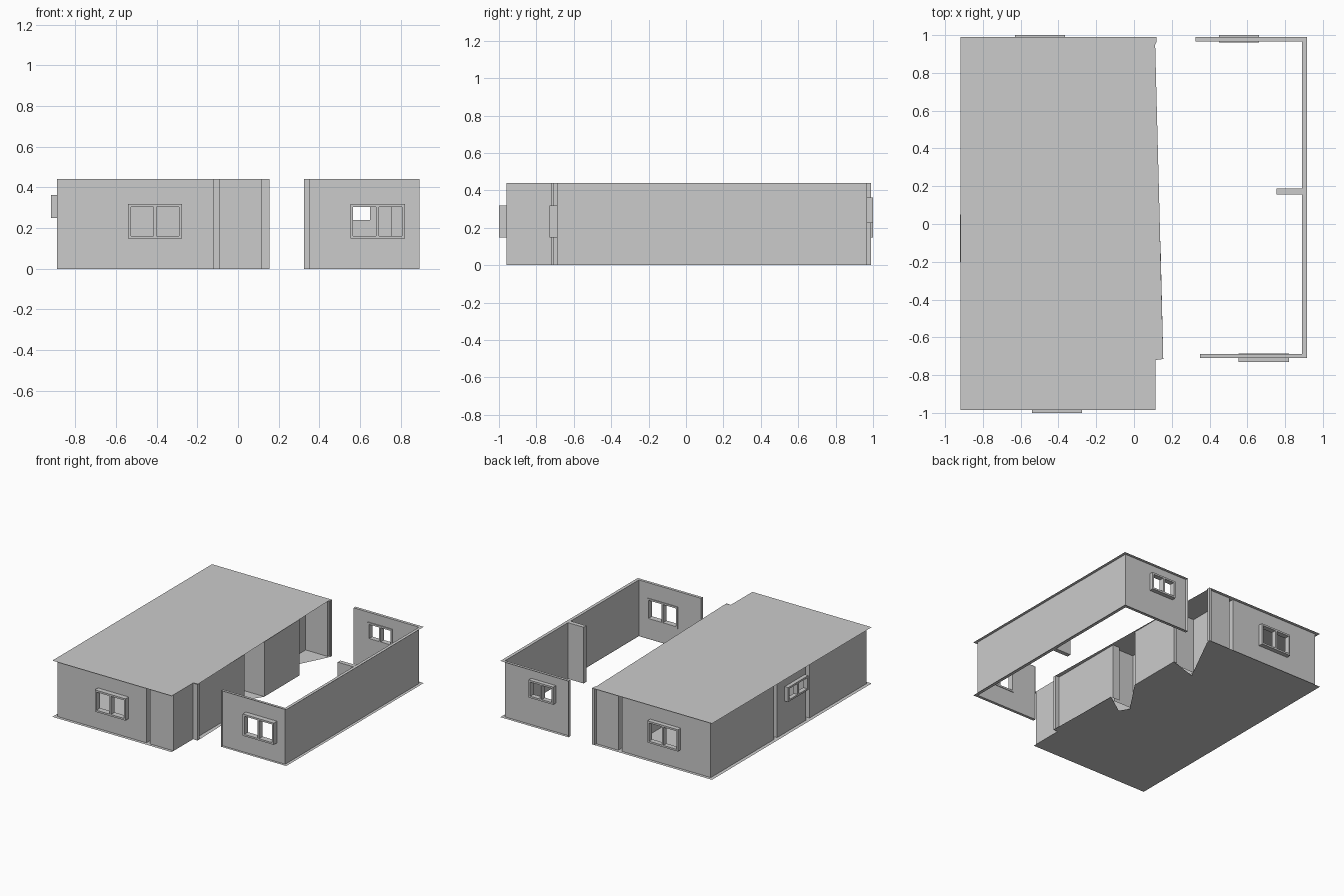
import bpy

if "Cube" in bpy.data.objects:
    bpy.data.objects.remove(bpy.data.objects["Cube"])

H = 0.44  # wall height


def make(name, verts, faces):
    me = bpy.data.meshes.new(name)
    me.from_pydata(verts, [], faces)
    ob = bpy.data.objects.new(name, me)
    bpy.context.collection.objects.link(ob)
    return ob


def plate(name, pts, z, up=True):
    """Flat sheet with the given plan outline."""
    f = list(range(len(pts)))
    return make(name, [(x, y, z) for x, y in pts], [f if up else f[::-1]])


def wall(name, pts, holes=None, closed=False):
    """Upright sheets along a plan path; holes = {segment: (start, end, z0, z1)}
    with start/end measured along the changing axis."""
    holes = holes or {}
    if closed:
        pts = pts + pts[:1]
    verts, faces = [], []
    for i, (a, b) in enumerate(zip(pts, pts[1:])):
        k = 0 if abs(b[0] - a[0]) > abs(b[1] - a[1]) else 1
        us, zs = [0, 1], [0, H]
        if i in holes:
            s, e, z0, z1 = holes[i]
            cut = sorted((t - a[k]) / (b[k] - a[k]) for t in (s, e))
            us, zs = [0] + cut + [1], [0, z0, z1, H]
        for m in range(len(us) - 1):
            for n in range(len(zs) - 1):
                if i in holes and m == n == 1:
                    continue
                o = len(verts)
                for u, z in ((us[m], zs[n]), (us[m + 1], zs[n]),
                             (us[m + 1], zs[n + 1]), (us[m], zs[n + 1])):
                    verts.append((a[0] + (b[0] - a[0]) * u,
                                  a[1] + (b[1] - a[1]) * u, z))
                faces.append((o, o + 1, o + 2, o + 3))
    return make(name, verts, faces)


def window(name, axis, s, e, d0, d1, z0, z1):
    """Two-light window frame; runs along axis from s to e, depth d0 to d1."""
    t, m = 0.014, (s + e) / 2
    bars = [(s, e, z0, z0 + t), (s, e, z1 - t, z1),
            (s, s + t, z0 + t, z1 - t), (e - t, e, z0 + t, z1 - t),
            (m - t / 2, m + t / 2, z0 + t, z1 - t)]
    verts, faces = [], []
    for u0, u1, w0, w1 in bars:
        o = len(verts)
        for w in (w0, w1):
            for u, d in ((u0, d0), (u1, d0), (u1, d1), (u0, d1)):
                verts.append((u, d, w) if axis == 'x' else (d, u, w))
        fs = [(3, 2, 1, 0), (4, 5, 6, 7)]
        fs += [(j, (j + 1) % 4, (j + 1) % 4 + 4, j + 4) for j in range(4)]
        faces += [tuple(o + v for v in (f if axis == 'x' else f[::-1])) for f in fs]
    return make(name, verts, faces)


def rect(x0, x1, y0, y1):
    return [(x0, y0), (x1, y0), (x1, y1), (x0, y1)]


# Roof and floor sheets, overhanging the room walls
west = [(0.12, 0.99), (-0.918, 0.99), (-0.918, -0.985), (0.115, -0.985),
        (0.115, -0.72), (0.155, -0.715)]
plate("roof", west + [(0.112, 0.95), (0.12, 0.965)], H)
plate("floor", west + [(0.14, -0.09), (-0.03, -0.206), (-0.073, -0.134),
                       (0.12, 0.15), (0.12, 0.59), (-0.106, 0.52),
                       (0.112, 0.95)], 0, False)

# Room shells in the covered block
front_win = (-0.54, -0.275, 0.148, 0.318)
back_win = (-0.63, -0.365, 0.148, 0.318)
side_win = (-0.2, 0.05, 0.25, 0.363)
wall("front_bedroom_walls", rect(-0.89, -0.12, -0.96, -0.255), {0: front_win}, True)
wall("bathroom_walls", rect(-0.89, -0.09, -0.215, 0.145),
     {3: (-0.2, 0.05, 0.25, 0.363)}, True)
wall("back_bedroom_walls", rect(-0.89, -0.12, 0.18, 0.965), {2: back_win}, True)
wall("front_closet_walls", rect(-0.09, 0.085, -0.96, -0.12), None, True)
wall("back_closet_walls", rect(-0.09, 0.09, 0.185, 0.56), None, True)

# Walls towards the open living side
wall("living_front_wall", [(0.085, -0.96), (0.115, -0.96), (0.115, -0.72),
                           (0.155, -0.72), (0.155, -0.695), (0.12, -0.695),
                           (0.12, -0.09), (0.06, -0.09)])
wall("living_middle_wall", [(-0.09, 0.155), (0.12, 0.155), (0.12, 0.59), (0.09, 0.59)])
wall("back_hall_wall", [(0.12, 0.965), (0.12, 0.99), (0.1, 0.99),
                        (0.1, 0.965), (-0.09, 0.965), (-0.09, 0.56)])

# Detached right-hand walls
porch_win = (0.552, 0.82, 0.148, 0.318)
rear_win = (0.45, 0.663, 0.225, 0.363)
wall("right_front_wall", [(0.35, -0.685), (0.35, -0.71)])
wall("right_outer_wall_front", [(0.35, -0.69), (0.892, -0.69), (0.892, 0.155)],
     {0: porch_win})
wall("right_outer_wall_back", [(0.892, 0.185), (0.892, 0.967), (0.325, 0.967)],
     {1: rear_win})
wall("right_back_wall_end", [(0.325, 0.99), (0.325, 0.967)])

# Stub partition on the right wall
stub = rect(0.755, 0.892, 0.155, 0.188)
wall("stub_partition", stub, None, True)

# Flat cap strips at the top and bottom of the right-hand walls
strip = [(0.35, -0.71), (0.915, -0.71), (0.915, 0.99), (0.325, 0.99),
         (0.325, 0.967), (0.89, 0.967), (0.89, -0.688), (0.35, -0.688)]
for label, z, up in (("top", H, True), ("bottom", 0, False)):
    plate("right_wall_strip_" + label, strip, z, up)
    plate("stub_strip_" + label, stub, z, up)


# Window frames
def frame(name, axis, hole, d0, d1):
    window(name, axis, hole[0], hole[1], d0, d1, hole[2], hole[3])


frame("front_window", 'x', front_win, -1.0, -0.955)
frame("back_window", 'x', back_win, 0.96, 1.0)
frame("side_window", 'y', side_win, -0.92, -0.885)
frame("porch_window", 'x', porch_win, -0.73, -0.685)
frame("rear_window", 'x', rear_win, 0.96, 1.0)
